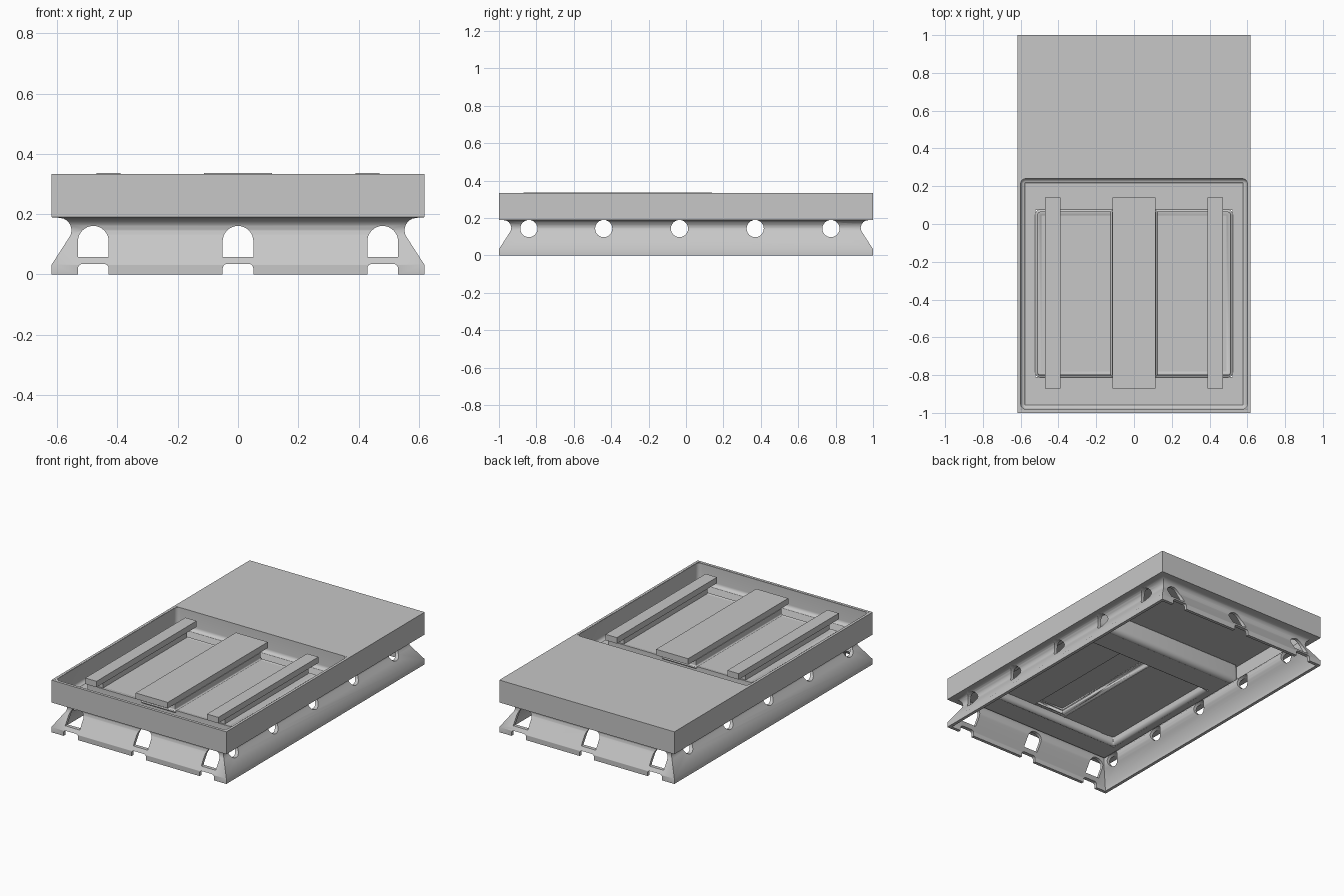
import bpy, bmesh, math

if "Cube" in bpy.data.objects:
    bpy.data.objects.remove(bpy.data.objects["Cube"])

grey = bpy.data.materials.new("plain_grey")
grey.use_nodes = True
GREY = (0.57, 0.57, 0.57, 1)
grey.diffuse_color = GREY
grey.node_tree.nodes["Principled BSDF"].inputs["Base Color"].default_value = GREY

# Heights of the deck, recess floor, raised platform and underside of the rails
HX, HY, TOP, FLOOR, STEP, CAP = 0.618, 1.0, 0.333, 0.212, 0.26, 0.298
THICK = 0.012


def finish(name, bm, smooth=True):
    mesh = bpy.data.meshes.new(name)
    bm.to_mesh(mesh)
    bm.free()
    ob = bpy.data.objects.new(name, mesh)
    bpy.context.collection.objects.link(ob)
    mesh.materials.append(grey)
    bpy.ops.object.select_all(action='DESELECT')
    ob.select_set(True)
    bpy.context.view_layer.objects.active = ob
    if smooth:
        bpy.ops.object.shade_smooth_by_angle(angle=math.radians(35))
    return ob


def box(name, x0, x1, y0, y1, z0, z1):
    bm = bmesh.new()
    bmesh.ops.create_cube(bm, size=1)
    for v in bm.verts:
        v.co = ((x0 + x1) / 2 + v.co.x * (x1 - x0),
                (y0 + y1) / 2 + v.co.y * (y1 - y0),
                (z0 + z1) / 2 + v.co.z * (z1 - z0))
    return finish(name, bm, False)


def prism(bm, points, to_world, a, b):
    """Extrude a closed outline from depth a to depth b."""
    lo = [bm.verts.new(to_world(u, v, a)) for u, v in points]
    hi = [bm.verts.new(to_world(u, v, b)) for u, v in points]
    n = len(points)
    bm.faces.new(lo)
    bm.faces.new(hi[::-1])
    for i in range(n):
        j = (i + 1) % n
        bm.faces.new((lo[j], lo[i], hi[i], hi[j]))


def arc(cx, cz, r, start, end, n):
    return [(cx + r * math.cos(math.radians(start + (end - start) * i / n)),
             cz + r * math.sin(math.radians(start + (end - start) * i / n)))
            for i in range(n + 1)]


def rounded_wall(name, x0, x1, y0, y1, rings):
    """Thin wall through rounded rectangles given as (inset, corner radius, z)."""
    bm = bmesh.new()
    loops = []
    for inset, rad, z in rings:
        a, b, c, d = x0 + inset, x1 - inset, y0 + inset, y1 - inset
        pts = []
        for k, (cx, cy) in enumerate([(b - rad, d - rad), (a + rad, d - rad),
                                      (a + rad, c + rad), (b - rad, c + rad)]):
            pts += arc(cx, cy, rad, 90 * k, 90 * k + 90, 5)
        loops.append([bm.verts.new((x, y, z)) for x, y in pts])
    for p, q in zip(loops, loops[1:]):
        for i in range(len(p)):
            j = (i + 1) % len(p)
            bm.faces.new((p[i], p[j], q[j], q[i]))
    bmesh.ops.remove_doubles(bm, verts=bm.verts, dist=0.00005)
    ob = finish(name, bm)
    shell = ob.modifiers.new("thickness", 'SOLIDIFY')
    shell.thickness = THICK
    shell.offset = -1


def raised_rings(foot, top, r, corner):
    """Rings of a raised block with a filleted foot."""
    rings = [(-x, corner + x, z) for x, z in arc(r, foot + r, r, 270, 180, 5)]
    return rings + [(0, corner, top), (.02, 0, top)]


# Outer wall and waisted skirt: (inset, height) section swept around the rectangle
section = [(0, 0), (0, .033), (.056, .12), (.063, .132), (.066, .147), (.062, .164),
           (.052, .178), (.04, .185), (.025, .188), (0, .19), (0, TOP),
           (.016, TOP), (.016, .205), (.045, .203), (.066, .192), (.08, .172),
           (.085, .147), (.081, .127), (.072, .11), (.02, .028), (.02, 0)]
bm = bmesh.new()
corners = []
for sx, sy in [(-1, -1), (1, -1), (1, 1), (-1, 1)]:
    corners.append([bm.verts.new((sx * (HX - d), sy * (HY - d), z)) for d, z in section])
for k in range(4):
    p, q = corners[k], corners[(k + 1) % 4]
    for i in range(len(section)):
        j = (i + 1) % len(section)
        bm.faces.new((p[i], q[i], q[j], p[j]))
bmesh.ops.recalc_face_normals(bm, faces=bm.faces)
skirt = finish("wall_and_skirt", bm)

# Openings: arches and foot notches at the ends, round holes along the sides
bm = bmesh.new()
for side in (-1, 1):
    for x in (-0.48, 0, 0.48):
        arch = [(x - .051, .058), (x + .051, .058)] + arc(x, .11, .051, 0, 180, 16)
        notch = ([(x - .051, -.02), (x + .051, -.02)] + arc(x + .036, .02, .015, 0, 90, 4)
                 + arc(x - .036, .02, .015, 90, 180, 4))
        for outline in (arch, notch):
            prism(bm, outline, lambda u, v, w: (u, w, v), side * 0.9, side * 1.03)
    for y in (-0.84, -0.44, -0.035, 0.37, 0.775):
        prism(bm, arc(y, .143, .046, 0, 345, 23), lambda u, v, w: (w, u, v),
              side * 0.5325, side * 0.65)
bmesh.ops.recalc_face_normals(bm, faces=bm.faces)
cutter = finish("opening_cutter", bm, False)
cutter.hide_render = True
cut = skirt.modifiers.new("openings", 'BOOLEAN')
cut.object = cutter
cut.operation = 'DIFFERENCE'
cut.solver = 'EXACT'
bpy.context.view_layer.objects.active = skirt
bpy.ops.object.modifier_apply(modifier="openings")
bpy.data.objects.remove(cutter)

# Flat deck at the back and the deep recess at the front
box("back_deck", -.603, .603, .24, .986, TOP - THICK, TOP)
R = .022
recess = [(-.01, 0, TOP - .001), (0, R + .004, TOP - .001)]
recess += [(x, R + .004 - x, z) for x, z in arc(R, FLOOR + R, R, 180, 270, 6)]
rounded_wall("recess_wall", -.6, .6, -.98, .24, recess)

# Raised hollow platform, and the taller hollow block along its middle
PX, MX, PY0, PY1 = .511, .116, -.8, .065
rounded_wall("platform_wall", -PX, PX, PY0, PY1, raised_rings(FLOOR, STEP, .012, .015))
rounded_wall("middle_block_wall", -MX, MX, PY0, PY1, raised_rings(STEP, CAP, .008, .004))

# Recess floor around the platform
FZ = FLOOR - THICK
box("floor_front", -.58, .58, -.96, PY0 - .01, FZ, FLOOR)
box("floor_back", -.58, .58, PY1 + .01, .22, FZ, FLOOR)

for side, label in ((1, "left"), (-1, "right")):
    xs = lambda a, b: sorted((side * a, side * b))
    box("floor_" + label, *xs(PX + .01, .58), PY0 - .01, PY1 + .01, FZ, FLOOR)
    box("platform_top_" + label, *xs(MX, PX - .016), PY0 + .016, PY1 - .016,
        STEP - THICK, STEP)
    # Side rail: slab on a narrower stem
    box("rail_stem_" + label, *xs(.4, .46), PY0 + .01, PY1 - .01, STEP - THICK, CAP)
    box("rail_" + label, *xs(.39, .47), -.87, .14, CAP, TOP + .003)
box("rail_middle", -.113, .113, -.87, .14, CAP, TOP + .003)
